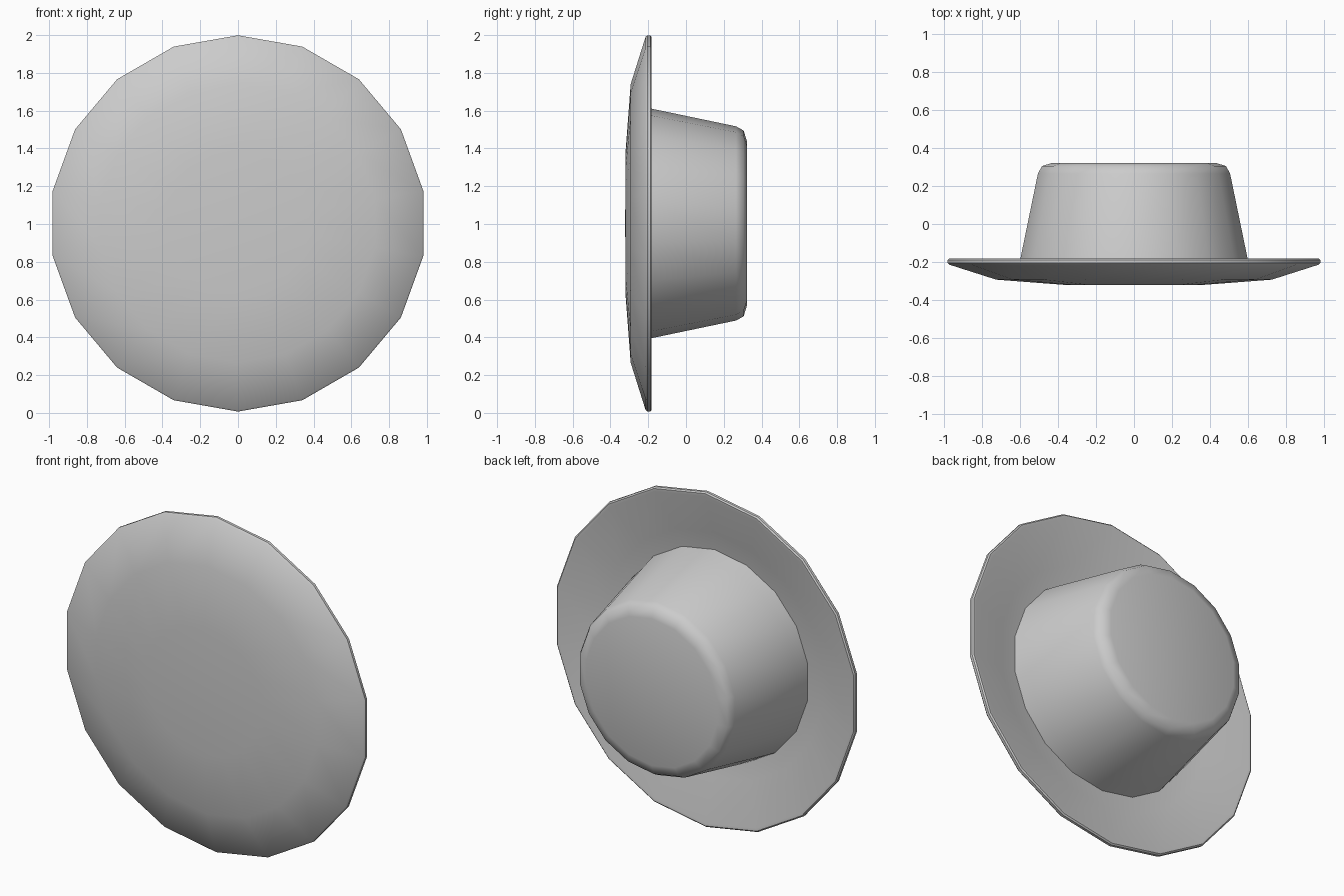
import bpy, bmesh
from math import sin, cos, pi, radians

if "Cube" in bpy.data.objects:
    bpy.data.objects.remove(bpy.data.objects["Cube"])

SIDES = 18
CENTRE_Z = 1.003


def lathe(name, profile, angle):
    """Revolve (radius, y) points about the y axis; radius 0 makes a pole."""
    bm = bmesh.new()
    rings = []
    for r, y in profile:
        if r == 0:
            rings.append([bm.verts.new((0, y, CENTRE_Z))] * SIDES)
        else:
            rings.append([bm.verts.new((r * sin(2 * pi * i / SIDES), y,
                                        CENTRE_Z + r * cos(2 * pi * i / SIDES)))
                          for i in range(SIDES)])
    for a, b in zip(rings, rings[1:]):
        for i in range(SIDES):
            j = (i + 1) % SIDES
            quad = list(dict.fromkeys((a[i], a[j], b[j], b[i])))
            bm.faces.new(quad)
    bmesh.ops.recalc_face_normals(bm, faces=bm.faces)
    mesh = bpy.data.meshes.new(name)
    bm.to_mesh(mesh)
    bm.free()
    obj = bpy.data.objects.new(name, mesh)
    bpy.context.collection.objects.link(obj)
    bpy.ops.object.select_all(action='DESELECT')
    obj.select_set(True)
    bpy.context.view_layer.objects.active = obj
    bpy.ops.object.shade_smooth_by_angle(angle=radians(angle))
    return obj


# Shallow dish: domed front, narrow rim, hollow back
lathe("dish", [(0, -0.322), (0.38, -0.32), (0.737, -0.293), (0.988, -0.214),
               (0.996, -0.205), (0.996, -0.189), (0.988, -0.182), (0.972, -0.183),
               (0.727, -0.259), (0.38, -0.284), (0, -0.285)], 35)

# Tapered housing behind the dish with a rounded back edge
lathe("rear_housing", [(0, -0.29), (0.628, -0.29), (0.608, -0.185), (0.514, 0.265),
                       (0.492, 0.305), (0.437, 0.322), (0, 0.322)], 50)
